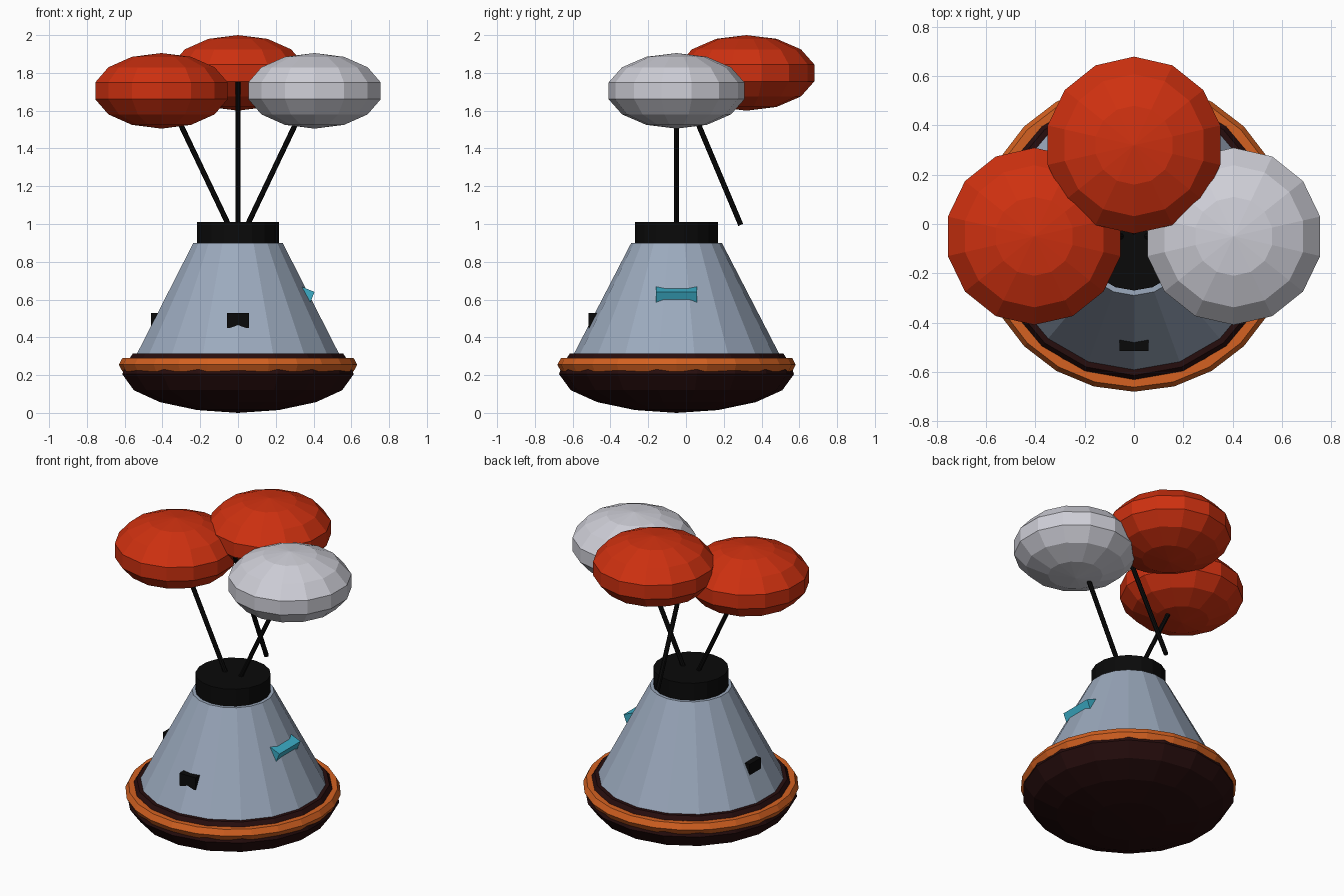
import bpy
import bmesh
from math import sin, cos, pi, radians
from mathutils import Vector

cube = bpy.data.objects.get("Cube")
if cube:
    bpy.data.objects.remove(cube)

AXIS_Y = -0.05  # the capsule's own centre line


def material(name, rgb):
    mat = bpy.data.materials.new(name)
    mat.use_nodes = True
    mat.diffuse_color = (*rgb, 1)
    mat.node_tree.nodes["Principled BSDF"].inputs["Base Color"].default_value = (*rgb, 1)
    return mat


red = material("parachute red", (0.62, 0.03, 0.005))
white = material("parachute white", (0.62, 0.62, 0.68))
steel = material("hull blue grey", (0.33, 0.4, 0.51))
orange = material("ring orange", (0.66, 0.12, 0.015))
maroon = material("shield maroon", (0.02, 0.004, 0.004))
black = material("black", (0.003, 0.003, 0.003))
cyan = material("window cyan", (0.045, 0.42, 0.57))


def finish(name, bm, mat):
    bmesh.ops.remove_doubles(bm, verts=bm.verts, dist=0.0005)
    bmesh.ops.recalc_face_normals(bm, faces=bm.faces)
    mesh = bpy.data.meshes.new(name)
    bm.to_mesh(mesh)
    bm.free()
    mesh.materials.append(mat)
    obj = bpy.data.objects.new(name, mesh)
    bpy.context.collection.objects.link(obj)
    return obj


def lathe(name, profile, sides, mat, center=(0, AXIS_Y, 0), closed=False):
    """Turn (radius, height) points around a vertical axis, a corner facing the front."""
    bm = bmesh.new()
    rings = []
    for i in range(sides):
        a = 2 * pi * i / sides
        rings.append([bm.verts.new((r * sin(a), -r * cos(a), z)) for r, z in profile])
    count = len(profile)
    for i in range(sides):
        one, two = rings[i], rings[(i + 1) % sides]
        for j in range(count if closed else count - 1):
            k = (j + 1) % count
            bm.faces.new((one[j], two[j], two[k], one[k]))
    obj = finish(name, bm, mat)
    obj.location = center
    return obj


def box(name, center, size, mat, tilt=0):
    bm = bmesh.new()
    bmesh.ops.create_cube(bm, size=1)
    bmesh.ops.scale(bm, vec=size, verts=bm.verts)
    obj = finish(name, bm, mat)
    obj.location = center
    obj.rotation_euler.y = tilt
    return obj


def rod(name, start, end, radius=0.014):
    start, end = Vector(start), Vector(end)
    bm = bmesh.new()
    bmesh.ops.create_cone(bm, cap_ends=True, segments=8, radius1=radius,
                          radius2=radius, depth=(end - start).length)
    obj = finish(name, bm, black)
    obj.location = (start + end) / 2
    obj.rotation_euler = (end - start).to_track_quat('Z', 'Y').to_euler()
    return obj


# Hull, cap, heat shield and rim
lathe("hull", [(0, 0.3), (0.55, 0.3), (0.24, 0.9), (0, 0.9)], 18, steel)
lathe("top_cap", [(0, 0.89), (0.22, 0.89), (0.22, 1.01), (0, 1.01)], 18, black)
lathe("heat_shield", [(0, 0), (0.22, 0.015), (0.42, 0.057), (0.56, 0.12), (0.622, 0.205),
                      (0.605, 0.255), (0.565, 0.315), (0.45, 0.317), (0, 0.317)], 18, maroon)
lathe("rim_ring", [(0.594 + 0.037 * cos(i * pi / 3), 0.255 + 0.04 * sin(i * pi / 3))
                   for i in range(6)], 24, orange, closed=True)

# Windows and vents
box("front_vent", (0, -0.455, 0.49), (0.116, 0.12, 0.08), black)
box("right_vent", (-0.4, AXIS_Y, 0.49), (0.12, 0.116, 0.08), black)
box("side_window", (0.34, AXIS_Y, 0.613), (0.1, 0.215, 0.1), cyan, tilt=radians(22.5))

# Parachutes: flattened faceted balls
canopy = [(0.369 * sin(pi * i / 7), -0.2 * cos(pi * i / 7)) for i in range(8)]
lathe("right_parachute", canopy, 14, red, (-0.405, AXIS_Y, 1.705))
lathe("left_parachute", canopy, 14, white, (0.405, AXIS_Y, 1.705))
lathe("back_parachute", canopy, 14, red, (0, 0.32, 1.8))

# Suspension rods
for side, label in ((-1, "right"), (1, "left")):
    rod(label + "_rod", (side * 0.05, AXIS_Y, 0.995), (side * 0.41, AXIS_Y, 1.75))
rod("back_rod", (0, 0.29, 0.995), (0, -0.03, 1.755))
